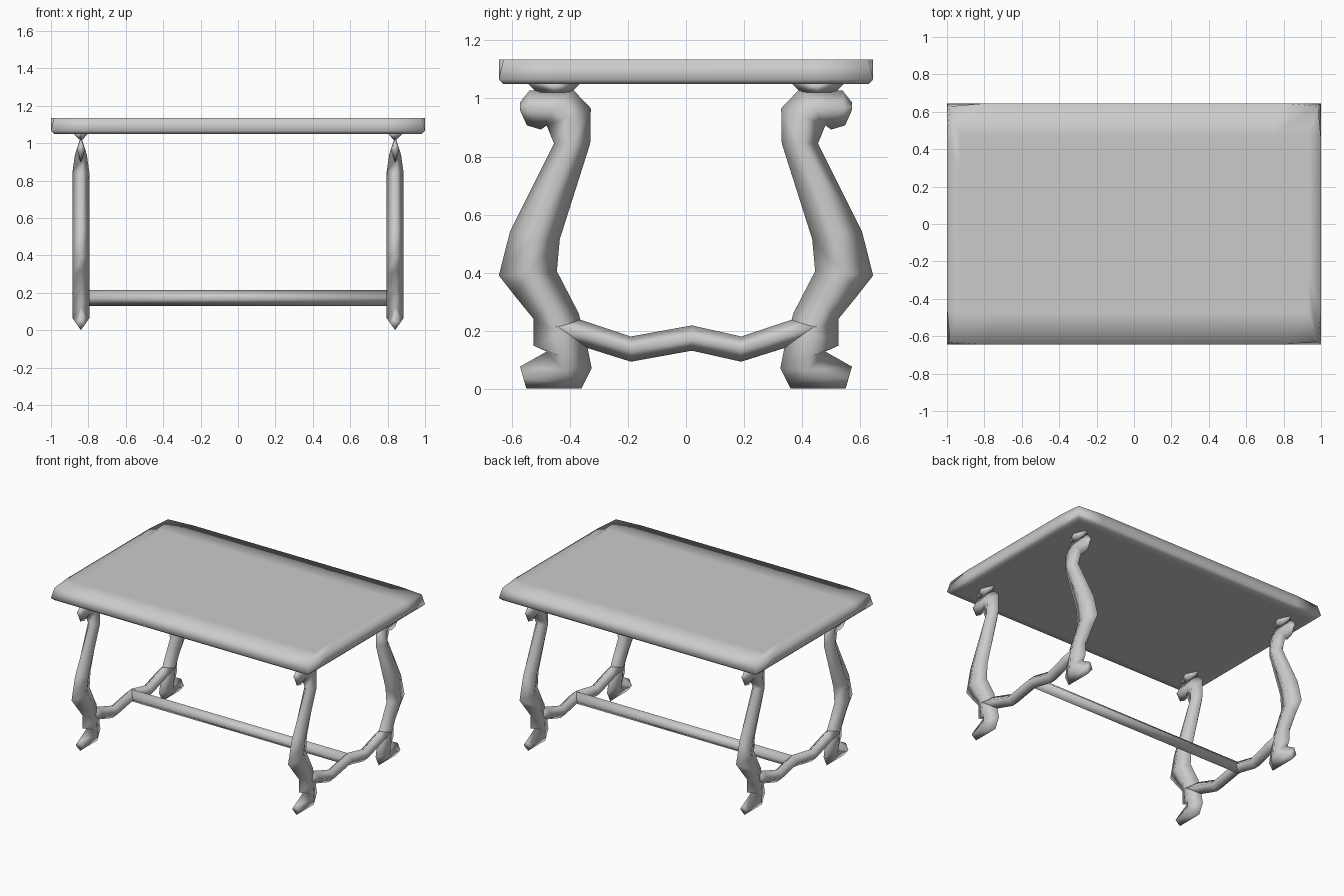
import bpy

if "Cube" in bpy.data.objects:
    bpy.data.objects.remove(bpy.data.objects["Cube"])

grey = bpy.data.materials.new("grey")
grey.diffuse_color = (0.6, 0.6, 0.6, 1)
grey.use_nodes = True
grey.node_tree.nodes["Principled BSDF"].inputs["Base Color"].default_value = grey.diffuse_color


def make(name, verts, faces):
    mesh = bpy.data.meshes.new(name)
    mesh.from_pydata(verts, [], faces)
    mesh.materials.append(grey)
    for p in mesh.polygons:
        p.use_smooth = True
    obj = bpy.data.objects.new(name, mesh)
    bpy.context.collection.objects.link(obj)
    return obj


def loft(name, rings):
    """Skin a list of equal rings and cap both ends."""
    n = len(rings[0])
    verts = [v for r in rings for v in r]
    faces = [(k * n + i, k * n + (i + 1) % n, (k + 1) * n + (i + 1) % n, (k + 1) * n + i)
             for k in range(len(rings) - 1) for i in range(n)]
    faces += [tuple(range(n))[::-1], tuple(range(len(verts) - n, len(verts)))]
    obj = make(name, verts, faces)
    # consistent outward normals
    import bmesh
    bm = bmesh.new()
    bm.from_mesh(obj.data)
    bmesh.ops.recalc_face_normals(bm, faces=bm.faces)
    bm.to_mesh(obj.data)
    bm.free()
    return obj


def diamond(x, sy, outer, inner, w):
    """Diamond section between two profile points in the side plane."""
    (ya, za), (yb, zb) = outer, inner
    ym, zm = (ya + yb) / 2, (za + zb) / 2
    return [(x, sy * ya, za), (x + w, sy * ym, zm), (x, sy * yb, zb), (x - w, sy * ym, zm)]


# Tabletop: softly rounded slab with clipped upper corners
def plan(hx, hy, clip, z):
    quarter = [(hx, hy - 0.19), (hx - clip, hy - clip), (hx - 0.2, hy)]
    pts = quarter + [(-x, y) for x, y in quarter[::-1]]
    pts += [(-x, -y) for x, y in pts]
    return [(x, y, z) for x, y in pts]


loft("tabletop", [plan(0.94, 0.58, 0, 1.05), plan(0.985, 0.63, 0, 1.05), plan(1, 0.645, 0, 1.065),
                  plan(1, 0.645, 0.016, 1.135), plan(0.93, 0.47, 0, 1.135)])

# Scrolled leg sections from foot to head: outer point, inner point, half width
LEG = [((0.572, 0.076), (0.55, 0.0), 0.027), ((0.48, 0.128), (0.36, 0.0), 0.045),
       ((0.525, 0.148), (0.325, 0.07), 0.045), ((0.525, 0.24), (0.34, 0.145), 0.045),
       ((0.59, 0.32), (0.37, 0.26), 0.045), ((0.645, 0.39), (0.445, 0.405), 0.045),
       ((0.607, 0.54), (0.435, 0.515), 0.045), ((0.455, 0.845), (0.33, 0.845), 0.045),
       ((0.48, 0.907), (0.328, 0.966), 0.032), ((0.5, 0.893), (0.393, 1.034), 0.024),
       ((0.548, 0.907), (0.54, 1.027), 0.022), ((0.572, 0.96), (0.572, 0.986), 0.01)]
# Curved stretcher sections: y, top height, bottom height
STRETCHER = [(0.45, 0.26, 0.17), (0.355, 0.235, 0.145), (0.19, 0.18, 0.093), (0.02, 0.218, 0.131),
             (-0.19, 0.18, 0.093), (-0.355, 0.235, 0.145), (-0.45, 0.26, 0.17)]

for side, x in (("left", -0.84), ("right", 0.84)):
    for end, sy in (("front", -1), ("back", 1)):
        loft(f"{side}_{end}_leg", [diamond(x, sy, *s) for s in LEG])
        # Small pad joining leg head and tabletop
        loft(f"{side}_{end}_pad",
             [[(x + a * w, sy * (0.455 + b * d), z) for a, b in ((1, 0), (0, 1), (-1, 0), (0, -1))]
              for w, d, z in ((0.01, 0.06, 1.02), (0.04, 0.09, 1.052))])
    loft(f"{side}_stretcher", [diamond(x, 1, (y, t), (y, b), 0.045) for y, t, b in STRETCHER])

# Long bar between the two stretchers
loft("long_bar", [[(x, 0.02, 0.215), (x, 0.065, 0.173), (x, 0.02, 0.13), (x, -0.025, 0.173)]
                  for x in (-0.84, 0.84)])
